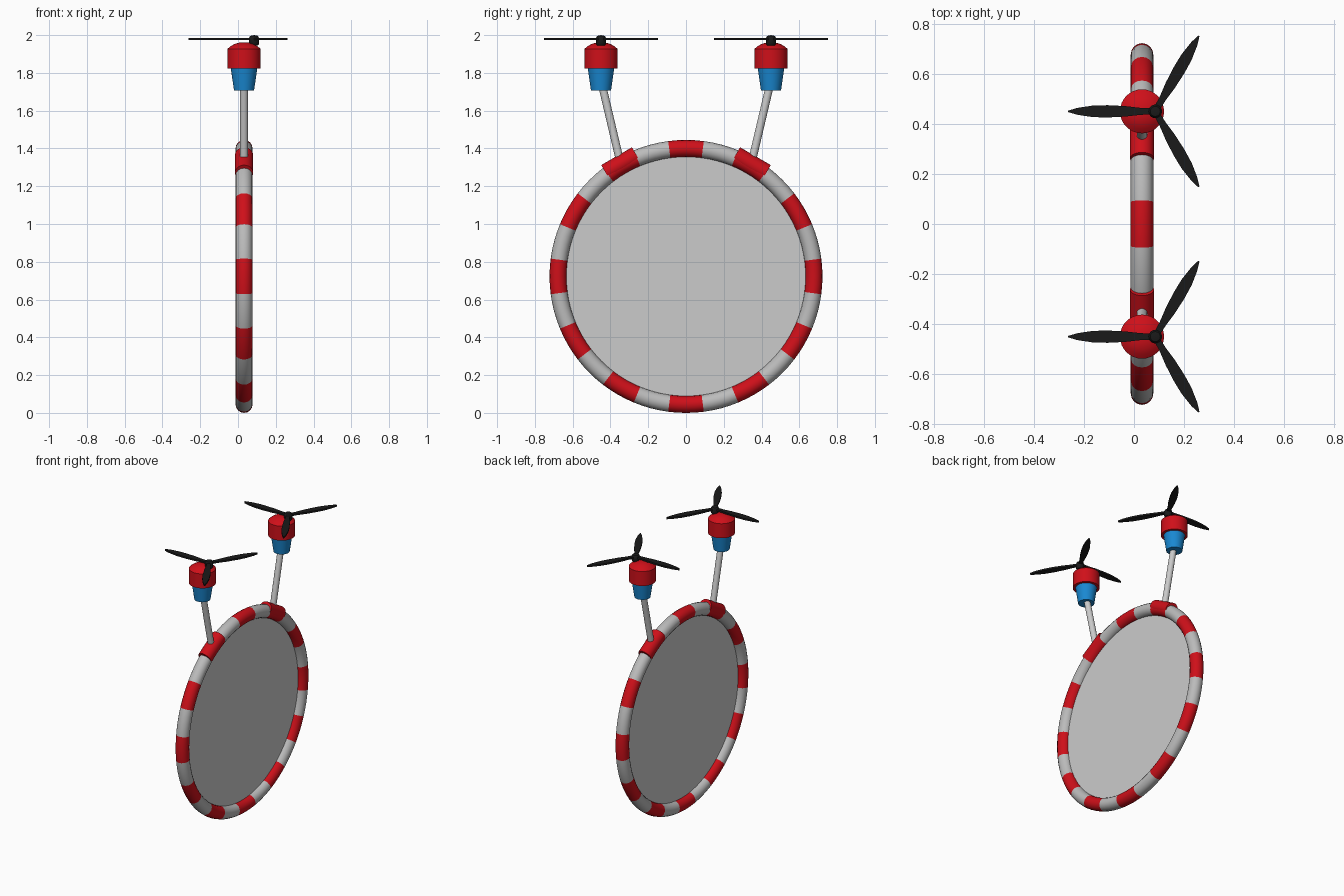
import bpy, bmesh
from math import radians, degrees, atan2, sin, cos, pi
from mathutils import Vector, Matrix

if "Cube" in bpy.data.objects:
    bpy.data.objects.remove(bpy.data.objects["Cube"])

CX, CZ, R, TUBE = 0.032, 0.7225, 0.6775, 0.045


def material(name, rgb):
    m = bpy.data.materials.new(name)
    m.diffuse_color = (*rgb, 1)
    m.use_nodes = True
    m.node_tree.nodes["Principled BSDF"].inputs["Base Color"].default_value = m.diffuse_color
    return m


RED = material("red", (0.62, 0.005, 0.01))
BLUE = material("blue", (0.01, 0.25, 0.65))
BLACK = material("black", (0.01, 0.01, 0.01))
GREY = material("light_grey", (0.5, 0.5, 0.5))


def finish(name, mat=None):
    o = bpy.context.object
    o.name = name
    if mat:
        o.data.materials.append(mat)
    bpy.ops.object.shade_smooth_by_angle(angle=radians(35))
    return o


def rod(name, a, b, r, mat=None, sides=24):
    a, b = Vector(a), Vector(b)
    d = b - a
    bpy.ops.mesh.primitive_cylinder_add(vertices=sides, radius=r, depth=d.length, location=(a + b) / 2,
                                        rotation=d.to_track_quat('Z', 'Y').to_euler())
    return finish(name, mat)


def from_bmesh(name, bm, mat, location):
    bmesh.ops.recalc_face_normals(bm, faces=bm.faces)
    me = bpy.data.meshes.new(name)
    bm.to_mesh(me)
    bm.free()
    o = bpy.data.objects.new(name, me)
    o.location = location
    bpy.context.collection.objects.link(o)
    bpy.ops.object.select_all(action='DESELECT')
    o.select_set(True)
    bpy.context.view_layer.objects.active = o
    return finish(name, mat)


def lathe(name, profile, mat, location, steps=32):
    bm = bmesh.new()
    vs = [bm.verts.new((r, 0, z)) for r, z in profile]
    es = [bm.edges.new(p) for p in zip(vs, vs[1:])]
    bmesh.ops.spin(bm, geom=vs + es, cent=(0, 0, 0), axis=(0, 0, 1), angle=2 * pi, steps=steps)
    bmesh.ops.remove_doubles(bm, verts=bm.verts, dist=1e-5)
    return from_bmesh(name, bm, mat, location)


# striped ring: twelve red and twelve grey bands
bpy.ops.mesh.primitive_torus_add(major_segments=96, minor_segments=16, major_radius=R, minor_radius=TUBE,
                                 location=(CX, 0, CZ), rotation=(0, pi / 2, 0))
ring = finish("striped_ring", GREY)
ring.data.materials.append(RED)
for f in ring.data.polygons:
    band = round(degrees(atan2(f.center.y, f.center.x)) / 15)
    f.material_index = 1 if band % 2 == 0 else 0

# panel filling the ring
bpy.ops.mesh.primitive_cylinder_add(vertices=96, radius=0.645, depth=0.006,
                                    location=(CX, 0, CZ), rotation=(0, pi / 2, 0))
finish("ring_panel")

# blade outline: distance from hub, half width
BLADE = [(0.0, 0.012), (0.06, 0.014), (0.12, 0.021), (0.19, 0.0245), (0.25, 0.023), (0.31, 0.014), (0.348, 0.003)]


def propeller(name, location):
    bm = bmesh.new()
    outline = [(x, w) for x, w in BLADE] + [(x, -w) for x, w in reversed(BLADE)]
    for ang in (60, 180, 300):
        rot = Matrix.Rotation(radians(ang), 4, 'Z')
        face = bm.faces.new([bm.verts.new(rot @ Vector((x, y, -0.006))) for x, y in outline])
        top = bmesh.ops.extrude_face_region(bm, geom=[face])["geom"]
        bmesh.ops.translate(bm, vec=(0, 0, 0.012), verts=[v for v in top if isinstance(v, bmesh.types.BMVert)])
    return from_bmesh(name, bm, BLACK, location)


for side, s in (("left", -1), ("right", 1)):
    y = 0.45 * s
    # straight clamp sleeve on the ring at 60 degrees
    out = Vector((0, 0.5 * s, 0.866))
    along = Vector((0, 0.866 * s, -0.5)) * 0.094
    mid = Vector((CX, 0, CZ)) + out * 0.687
    rod(side + "_clamp", mid - along, mid + along, 0.048, RED)
    # leaning pole
    rod(side + "_pole", (CX, 0.35 * s, 1.335), (CX, 0.443 * s, 1.73), 0.021)
    # tapered lamp base and domed cap
    lathe(side + "_lamp_base", [(0, 1.707), (0.053, 1.707), (0.071, 1.83), (0, 1.83)], BLUE, (CX, y, 0))
    lathe(side + "_lamp_cap", [(0, 1.823), (0.088, 1.823), (0.088, 1.927), (0.07, 1.942), (0.05, 1.953),
                               (0.025, 1.96), (0, 1.962)], RED, (CX, y, 0))
    # propeller and rounded hub
    propeller(side + "_propeller", (0.085, y, 1.98))
    lathe(side + "_propeller_hub", [(0, 1.944), (0.02, 1.945), (0.026, 1.953), (0.027, 1.985), (0.02, 1.996),
                                    (0, 2.0)], BLACK, (0.085, y, 0), 20)
